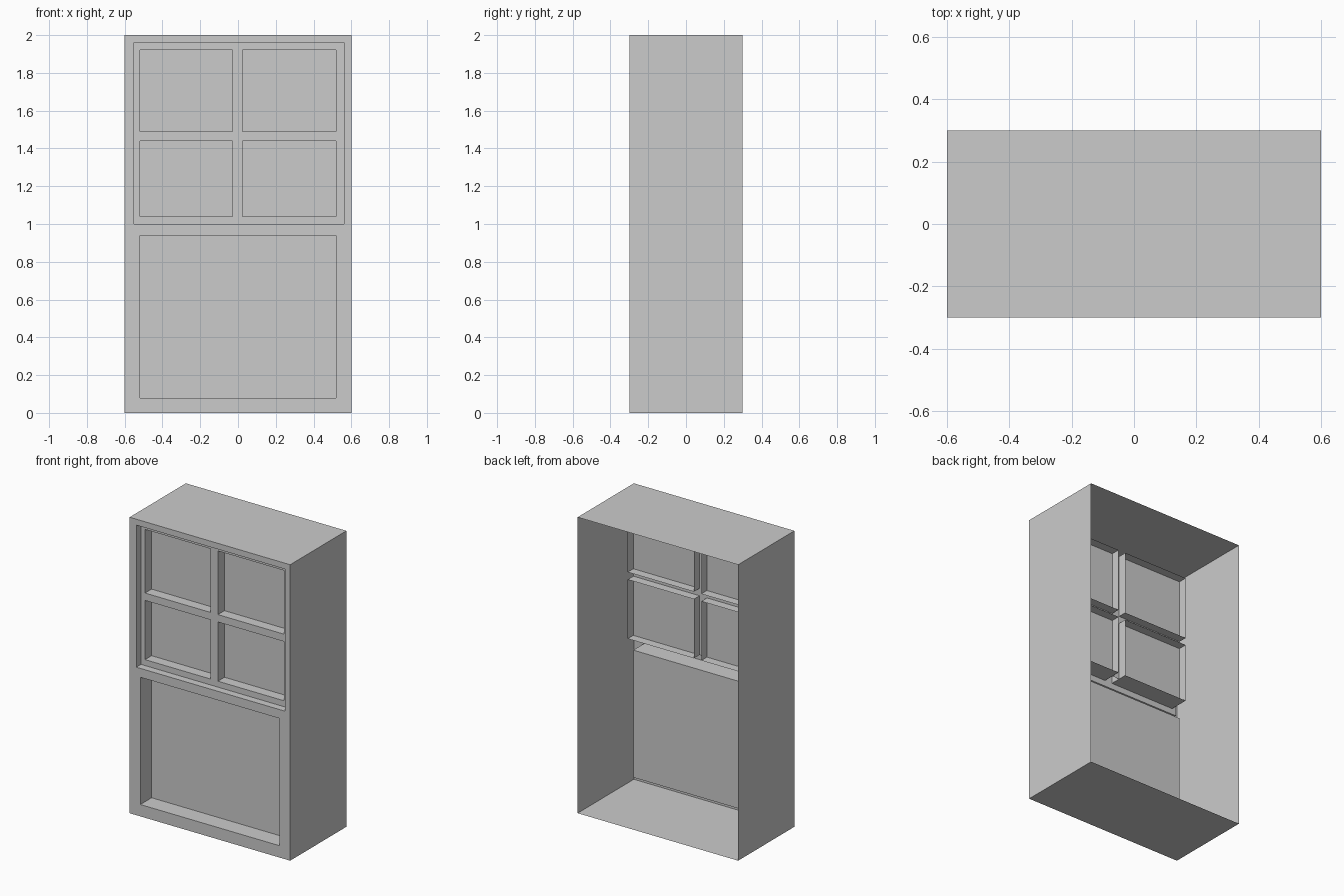
import bpy, bmesh

if "Cube" in bpy.data.objects:
    bpy.data.objects.remove(bpy.data.objects["Cube"])

FRONT, LEDGE, GLASS, REAR, BACK = -0.30, -0.25, -0.18, -0.12, 0.30
W, H = 0.60, 2.0
UPPER = (-0.55, 0.56, 1.0, 1.96)          # shallow upper recess: x0, x1, z0, z1
LOWER = (-0.52, 0.52, 0.08, 0.94)         # deep lower recess
PANES = [(x0, x1, z0, z1) for z0, z1 in ((1.04, 1.44), (1.49, 1.92))
         for x0, x1 in ((-0.52, -0.03), (0.025, 0.52))]


def make(name, quads):
    """Thin sheet object from a list of quads."""
    bm = bmesh.new()
    for q in quads:
        bm.faces.new([bm.verts.new(p) for p in q])
    bmesh.ops.remove_doubles(bm, verts=bm.verts, dist=1e-5)
    mesh = bpy.data.meshes.new(name)
    bm.to_mesh(mesh)
    bm.free()
    obj = bpy.data.objects.new(name, mesh)
    bpy.context.collection.objects.link(obj)
    return obj


def plate(rect, y, holes=()):
    """Front-facing sheet at depth y, with rectangular holes left out."""
    rects = [rect, *holes]
    xs = sorted({v for r in rects for v in r[:2]})
    zs = sorted({v for r in rects for v in r[2:]})
    quads = []
    for a, b in zip(xs, xs[1:]):
        for c, d in zip(zs, zs[1:]):
            mx, mz = (a + b) / 2, (c + d) / 2
            if not any(h[0] < mx < h[1] and h[2] < mz < h[3] for h in holes):
                quads.append([(a, y, c), (b, y, c), (b, y, d), (a, y, d)])
    return quads


def tube(rect, ya, yb, outward=False):
    """Four walls around a rectangle, running from depth ya to yb."""
    x0, x1, z0, z1 = rect
    ring = [(x0, z0), (x1, z0), (x1, z1), (x0, z1)]
    quads = []
    for (ax, az), (bx, bz) in zip(ring, ring[1:] + ring[:1]):
        q = [(ax, ya, az), (bx, ya, bz), (bx, yb, bz), (ax, yb, az)]
        quads.append(q[::-1] if outward else q)
    return quads


# Open-backed cabinet shell with framed front
body = (-W, W, 0, H)
make("cabinet_shell", tube(body, FRONT, BACK, True) + plate(body, FRONT, [UPPER, LOWER]))

# Upper window frame: ledge around four sleeves
frame = tube(UPPER, FRONT, LEDGE) + plate(UPPER, LEDGE, PANES)
for p in PANES:
    frame += tube(p, LEDGE, REAR)
make("window_frame", frame)

# Glass sheet crossing the sleeves
make("window_glass", plate((-0.52, 0.52, 1.04, 1.92), GLASS))

# Lower recess and its panel
make("lower_panel", tube(LOWER, FRONT, GLASS) + plate(LOWER, GLASS))
